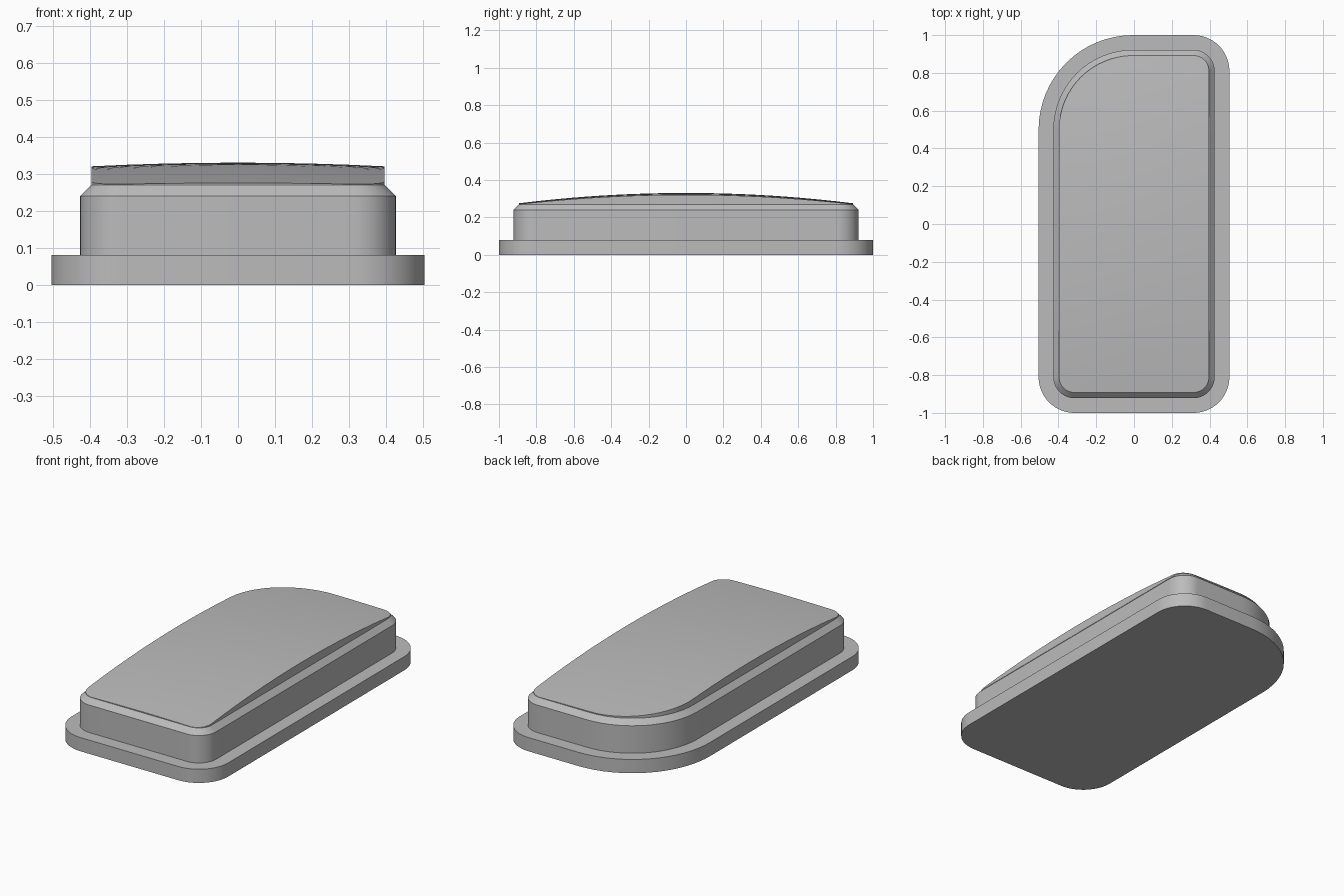
import bpy, bmesh
from math import cos, sin, pi
from mathutils import Vector

cube = bpy.data.objects.get("Cube")
if cube:
    bpy.data.objects.remove(cube, do_unlink=True)

HALF_X, HALF_Y = 0.505, 1.0
SMALL_R, LARGE_R = 0.19, 0.5
BODY_INSET, TOP_INSET = 0.078, 0.108
FLANGE_Z, BODY_Z, RIM_Z = 0.08, 0.24, 0.27
ARC_STEPS = 16

grey = bpy.data.materials.new("grey")
grey.use_nodes = True
grey.diffuse_color = (0.5, 0.5, 0.5, 1)
grey.node_tree.nodes["Principled BSDF"].inputs["Base Color"].default_value = (0.5, 0.5, 0.5, 1)


def outline(inset, z):
    """Rounded rectangle with one large corner at the back right, inset evenly."""
    points = []
    corners = [(1, 1, SMALL_R), (-1, 1, LARGE_R), (-1, -1, SMALL_R), (1, -1, SMALL_R)]
    for i, (sx, sy, radius) in enumerate(corners):
        cx, cy = sx * (HALF_X - radius), sy * (HALF_Y - radius)
        r = radius - inset
        for k in range(ARC_STEPS + 1):
            a = (i + k / ARC_STEPS) * pi / 2
            points.append(Vector((cx + r * cos(a), cy + r * sin(a), z)))
    return points


def loft(sections, cap_bottom=False, cap_top=False):
    """Join stacked outlines, given as (inset, height) pairs."""
    bm = bmesh.new()
    rings = [[bm.verts.new(p) for p in outline(*s)] for s in sections]
    for low, high in zip(rings, rings[1:]):
        for i in range(len(low)):
            j = (i + 1) % len(low)
            bm.faces.new((low[i], low[j], high[j], high[i]))
    if cap_bottom:
        bm.faces.new(rings[0][::-1])
    if cap_top:
        bm.faces.new(rings[-1])
    return bm


def finish(bm, name):
    mesh = bpy.data.meshes.new(name)
    bm.to_mesh(mesh)
    bm.free()
    mesh.materials.append(grey)
    obj = bpy.data.objects.new(name, mesh)
    bpy.context.collection.objects.link(obj)
    bpy.ops.object.select_all(action="DESELECT")
    obj.select_set(True)
    bpy.context.view_layer.objects.active = obj
    bpy.ops.object.shade_smooth_by_angle(angle=pi / 9)


# Flange with its ledge, and the body with its chamfered rim
finish(loft([(0, 0), (0, FLANGE_Z), (BODY_INSET, FLANGE_Z)], cap_bottom=True), "base_flange")
finish(loft([(BODY_INSET, FLANGE_Z), (BODY_INSET, BODY_Z), (TOP_INSET, RIM_Z)]), "body")

# Crowned top: slice the flat cap into a grid, then raise it into a shallow dome
bm = loft([(TOP_INSET, RIM_Z), (TOP_INSET, RIM_Z + 0.01)], cap_top=True)
half_x, half_y = HALF_X - TOP_INSET, HALF_Y - TOP_INSET
for axis, half, cuts in ((0, half_x, 8), (1, half_y, 32)):
    for i in range(1, cuts):
        at, normal = Vector(), Vector()
        at[axis] = half * (2 * i / cuts - 1)
        normal[axis] = 1
        bmesh.ops.bisect_plane(bm, geom=bm.verts[:] + bm.edges[:] + bm.faces[:],
                               dist=1e-5, plane_co=at, plane_no=normal)
for v in bm.verts:
    if v.co.z > RIM_Z + 0.005:
        across = 1 - (v.co.x / half_x) ** 2
        along = 1 - (v.co.y / half_y) ** 2
        v.co.z = RIM_Z + 0.0005 + 0.05 * along + across * (0.005 + 0.005 * along)
finish(bm, "crowned_top")
